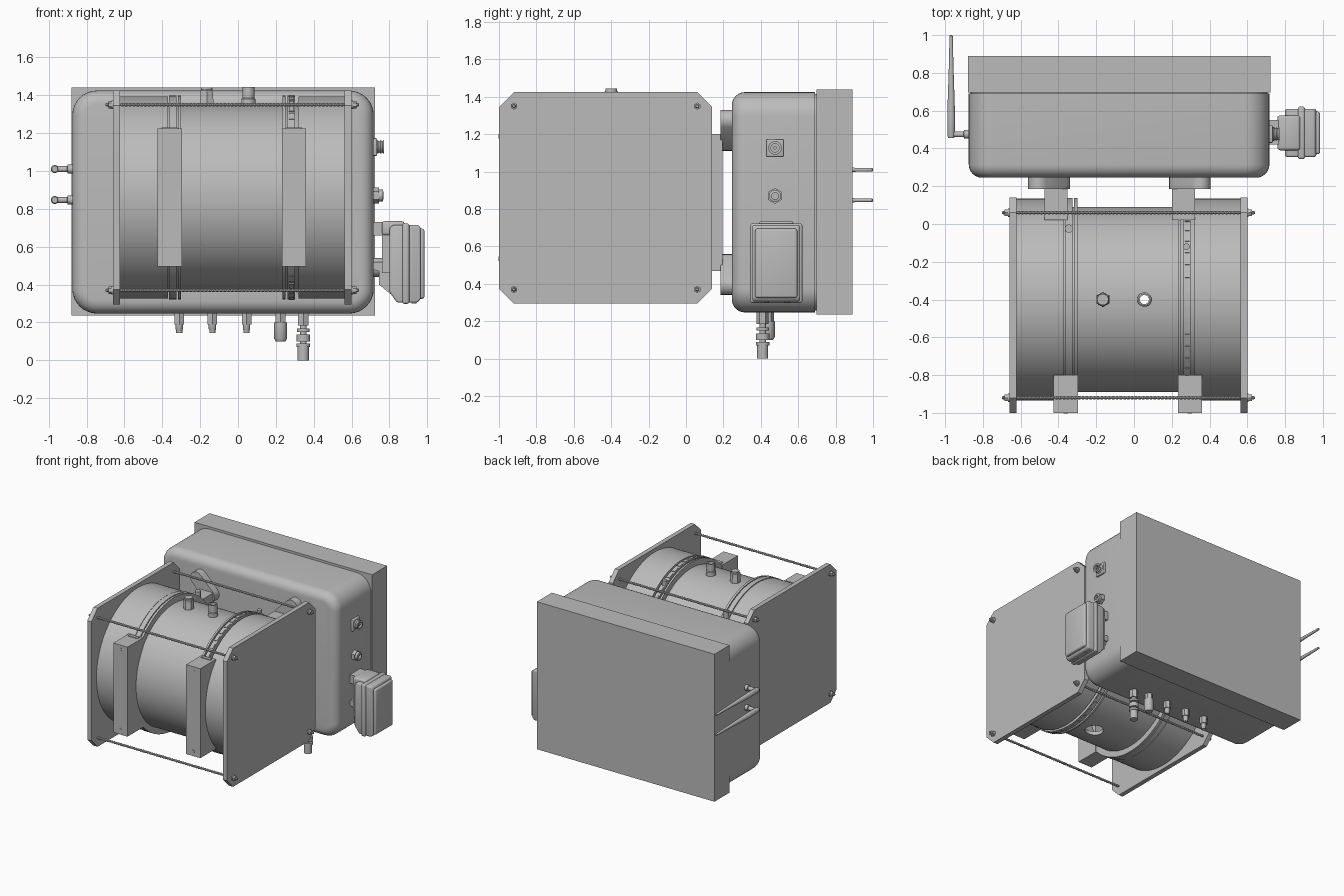
import bpy, bmesh, math
from mathutils import Vector, Matrix

if "Cube" in bpy.data.objects:
    bpy.data.objects.remove(bpy.data.objects["Cube"])

grey = bpy.data.materials.new("plain grey")
grey.use_nodes = True
COLOUR = (0.5, 0.5, 0.5, 1)
grey.diffuse_color = COLOUR
grey.node_tree.nodes["Principled BSDF"].inputs["Base Color"].default_value = COLOUR
parts = []


def finish(name, bm):
    bmesh.ops.recalc_face_normals(bm, faces=bm.faces)
    mesh = bpy.data.meshes.new(name)
    bm.to_mesh(mesh)
    bm.free()
    mesh.materials.append(grey)
    ob = bpy.data.objects.new(name, mesh)
    bpy.context.collection.objects.link(ob)
    parts.append(ob)
    return ob


def orient(axis, t, u, v):
    return Vector({"x": (t, u, v), "y": (u, t, v), "z": (u, v, t)}[axis])


def lathe(name, profile, axis, loc=(0, 0, 0), seg=24, closed=False):
    """Spin (radius, distance) points round an axis."""
    bm = bmesh.new()
    rings = []
    for r, t in profile:
        angles = [math.tau * (i + 0.5) / seg for i in range(seg)]
        rings.append([bm.verts.new(orient(axis, t, r * math.cos(a), r * math.sin(a)) + Vector(loc))
                      for a in angles])
    pairs = list(zip(rings, rings[1:]))
    if closed:
        pairs.append((rings[-1], rings[0]))
    else:
        bm.faces.new(rings[0])
        bm.faces.new(rings[-1])
    for a, b in pairs:
        for i in range(seg):
            j = (i + 1) % seg
            bm.faces.new((a[i], a[j], b[j], b[i]))
    return finish(name, bm)


def rod(name, r, a, b, axis, loc, seg=24):
    return lathe(name, [(r, a), (r, b)], axis, loc, seg)


def prism(name, points, axis, a, b, bevel=0):
    """Extrude an outline along an axis."""
    bm = bmesh.new()
    low, high = ([bm.verts.new(orient(axis, t, *p)) for p in points] for t in (a, b))
    bm.faces.new(low)
    bm.faces.new(high)
    n = len(points)
    for i in range(n):
        j = (i + 1) % n
        bm.faces.new((low[i], low[j], high[j], high[i]))
    if bevel:
        bmesh.ops.bevel(bm, geom=bm.edges[:], offset=bevel, segments=3, profile=0.5, affect="EDGES")
    return finish(name, bm)


def box(name, x, y, z, bevel=0):
    return prism(name, [(x[0], y[0]), (x[1], y[0]), (x[1], y[1]), (x[0], y[1])], "z", *z, bevel)


def shell(name, x, z, y_flat, y_round, corner, edge):
    """Rounded box half: big corner radius, one softened rim."""
    bm = bmesh.new()
    bmesh.ops.create_cube(bm, size=1)
    for v in bm.verts:
        v.co = (x[v.co.x > 0], y_round if v.co.y < 0 else y_flat, z[v.co.z > 0])
    along_y = [e for e in bm.edges if abs(e.verts[0].co.y - e.verts[1].co.y) > 0.01]
    bmesh.ops.bevel(bm, geom=along_y, offset=corner, segments=8, profile=0.5, affect="EDGES")
    rim = [e for e in bm.edges if all(abs(v.co.y - y_round) < 1e-4 for v in e.verts)]
    bmesh.ops.bevel(bm, geom=rim, offset=edge, segments=6, profile=0.5, affect="EDGES")
    return finish(name, bm)


# Enclosure: body, recessed seam and lid
shell("enclosure_body", (-0.875, 0.717), (0.247, 1.425), 0.69, 0.245, 0.13, 0.07)
shell("enclosure_seam", (-0.865, 0.707), (0.257, 1.415), 0.72, 0.6, 0.12, 0.01)
shell("enclosure_lid", (-0.88, 0.723), (0.237, 1.44), 0.697, 0.89, 0.135, 0.07)

# Drum with thicker ends, drilled at top and bottom
CY, CZ = -0.40, 0.86
drum = lathe("drum", [(0.46, -0.625), (0.535, -0.625), (0.535, -0.37), (0.49, -0.37), (0.49, 0.32),
                      (0.535, 0.32), (0.535, 0.565), (0.46, 0.565)], "x", (0, CY, CZ), 96, True)
for radius, a, b in ((0.07, 0.2, 0.7), (0.024, 1.1, 1.5)):
    cutter = rod("drill", radius, a, b, "z", (0.055, CY, 0))
    cutter.hide_render = True
    mod = drum.modifiers.new("drilled", "BOOLEAN")
    mod.operation, mod.solver, mod.object = "DIFFERENCE", "EXACT", cutter
    bpy.context.view_layer.objects.active = drum
    bpy.ops.object.modifier_apply(modifier=mod.name)
    parts.remove(cutter)
    bpy.data.objects.remove(cutter)

# Straps round the drum
for side, x0, x1 in (("right", -0.365, -0.325), ("right_thin", -0.318, -0.30),
                     ("left", 0.262, 0.302), ("left_thin", 0.235, 0.25)):
    lathe("strap_" + side, [(0.48, x0), (0.538, x0), (0.538, x1), (0.48, x1)], "x", (0, CY, CZ), 96, True)
bm = bmesh.new()
for i in range(48):
    turn = Matrix.Translation((0.282, CY, CZ)) @ Matrix.Rotation(math.tau * i / 48, 4, "X")
    place = turn @ Matrix.Translation((0, 0, 0.538)) @ Matrix.Diagonal((0.026, 0.05, 0.008, 1))
    bmesh.ops.create_cube(bm, size=1, matrix=place)
finish("strap_ridges", bm)
rod("strap_screw_right", 0.022, 1.22, 1.3, "z", (-0.345, -0.025, 0), 12)
rod("strap_screw_left", 0.018, 1.3, 1.35, "z", (0.278, -0.12, 0), 12)

# End plates with clipped corners
C = 0.08
outline = [(-1, 0.295 + C), (-1 + C, 0.295), (0.14 - C, 0.295), (0.14, 0.295 + C),
           (0.14, 1.425 - C), (0.14 - C, 1.425), (-1 + C, 1.425), (-1, 1.425 - C)]
for side, x in (("right", -0.66), ("left", 0.563)):
    prism("end_plate_" + side, outline, "x", x, x + 0.037)

# Threaded tie rods with nuts
for y in (-0.92, 0.06):
    for z in (0.37, 1.35):
        thread = [(0.011 if i % 2 else 0.007, -0.70 + 0.01 * i) for i in range(135)]
        lathe("tie_rod", thread, "x", (0, y, z), 8)
        for x in (-0.685, 0.60):
            rod("tie_nut", 0.019, x, x + 0.025, "x", (0, y, z), 6)
            rod("tie_washer", 0.022, x + (0.018 if x < 0 else 0), x + (0.025 if x < 0 else 0.007), "x", (0, y, z))

# Front and rear saddles, and slanted mounting lugs
for side, s, xf, xr, xl in (("right", -1, -0.425, -0.475, -0.45), ("left", 1, 0.232, 0.2, 0.295)):
    box("front_saddle_" + side, (xf, xf + 0.128), (-1, -0.80), (0.495, 1.225))
    box("saddle_slot_" + side, (xf + 0.02, xf + 0.105), (-0.84, -0.812), (1.22, 1.231))
    for z in (0.535, 1.19):
        rod("saddle_screw_" + side, 0.012, -1.003, -0.99, "y", (xf + 0.064, 0, z), 12)
    box("rear_saddle_" + side, (xr, xr + 0.122), (0.02, 0.195), (0.47, 1.20))
    for up in (-1, 1):
        mid = Vector((xl, CZ - 0.025 + up * 0.385))
        slant = Vector((s, up)).normalized()
        base = math.atan2(slant.y, slant.x)
        lug = []
        for end in (1, -1):
            for k in range(9):
                a = base + (0 if end > 0 else math.pi) - math.pi / 2 + math.pi * k / 8
                lug.append(tuple(mid + slant * end * 0.078 + Vector((math.cos(a), math.sin(a))) * 0.055))
        prism("mounting_lug_" + side, lug, "y", 0.185, 0.25)

# Fittings on top of the drum
lathe("drum_plug", [(0.04, 1.33), (0.04, 1.38), (0.038, 1.385), (0.038, 1.425), (0.03, 1.432)], "z",
      (-0.165, CY, 0), 6)
rod("drum_plug_collar", 0.03, 1.33, 1.44, "z", (-0.165, CY, 0))
lathe("drum_port", [(0.024, 1.33), (0.038, 1.33), (0.038, 1.38), (0.032, 1.385), (0.032, 1.445), (0.024, 1.445)],
      "z", (0.055, CY, 0), 24, True)

# Antennas on swivel connectors
for z in (0.847, 1.01):
    lathe("antenna_connector", [(0.024, -0.87), (0.024, -0.90), (0.016, -0.902), (0.016, -0.955), (0.01, -0.975)],
          "x", (0, 0.475, z), 16)
    lathe("antenna", [(0.016, 0.455), (0.021, 0.47), (0.021, 0.58), (0.012, 0.85), (0.009, 0.995), (0.005, 1.0)],
          "y", (-0.968, 0, z), 16)

# Connectors on the left side
box("socket_flange", (0.71, 0.735), (0.43, 0.522), (1.08, 1.173), 0.006)
socket = [(0.036 if i % 2 else 0.03, 0.73 + 0.008 * i) for i in range(6)]
lathe("socket_barrel", socket + [(0.022, 0.77), (0.022, 0.745)], "x", (0, 0.476, 1.127))
rod("socket_pin", 0.009, 0.74, 0.765, "x", (0, 0.476, 1.127), 12)
rod("gland_nut", 0.042, 0.71, 0.745, "x", (0, 0.476, 0.87), 6)
lathe("gland_barrel", [(0.032, 0.74), (0.032, 0.765), (0.018, 0.768), (0.018, 0.75)], "x", (0, 0.476, 0.87))

# Side unit held by a bracket
prism("side_unit", [(0.80, 0.70), (0.82, 0.715), (0.955, 0.715), (0.965, 0.70), (0.965, 0.325),
                    (0.95, 0.305), (0.84, 0.305), (0.80, 0.36)], "y", 0.355, 0.61, 0.01)
box("side_unit_cover", (0.95, 0.985), (0.37, 0.595), (0.325, 0.695), 0.012)
box("side_unit_rim", (0.868, 0.905), (0.343, 0.622), (0.298, 0.723), 0.012)
box("side_unit_hood", (0.76, 0.88), (0.39, 0.575), (0.66, 0.735), 0.015)
box("bracket_upper_arm", (0.71, 0.80), (0.42, 0.55), (0.66, 0.73))
box("bracket_back", (0.76, 0.82), (0.40, 0.57), (0.46, 0.72))
prism("bracket_lower_arm", [(0.71, 0.52), (0.81, 0.52), (0.83, 0.33), (0.745, 0.40), (0.745, 0.47), (0.71, 0.48)],
      "y", 0.42, 0.55)
rod("bracket_boss", 0.05, 0.71, 0.80, "x", (0, 0.485, 0.49))
for y in (0.43, 0.54):
    rod("side_unit_screw", 0.014, 0.30, 0.325, "z", (0.93, y, 0), 12)

# Cable fittings under the enclosure
for x in (-0.31, -0.135, 0.045):
    rod("small_fitting_nut", 0.029, 0.19, 0.26, "z", (x, 0.44, 0), 6)
    lathe("small_fitting_barb", [(0.02, 0.2), (0.02, 0.165), (0.017, 0.16), (0.017, 0.145)], "z", (x, 0.44, 0), 16)
rod("cable_gland_nut", 0.03, 0.19, 0.26, "z", (0.225, 0.44, 0), 6)
lathe("cable_gland", [(0.035, 0.2), (0.035, 0.115), (0.026, 0.1)], "z", (0.225, 0.44, 0))
rod("hose_coupling_nut", 0.032, 0.185, 0.26, "z", (0.345, 0.41, 0), 6)
rod("hose_coupling_core", 0.018, 0.05, 0.2, "z", (0.345, 0.41, 0))
for r, a, b in ((0.034, 0.15, 0.167), (0.036, 0.10, 0.135), (0.036, 0.07, 0.088), (0.03, 0, 0.07)):
    rod("hose_coupling_ring", r, a, b, "z", (0.345, 0.41, 0))

# Smooth the round faces, keep the edges sharp
bpy.ops.object.select_all(action="DESELECT")
for ob in parts:
    ob.select_set(True)
bpy.context.view_layer.objects.active = drum
bpy.ops.object.shade_smooth_by_angle(angle=math.radians(32))
